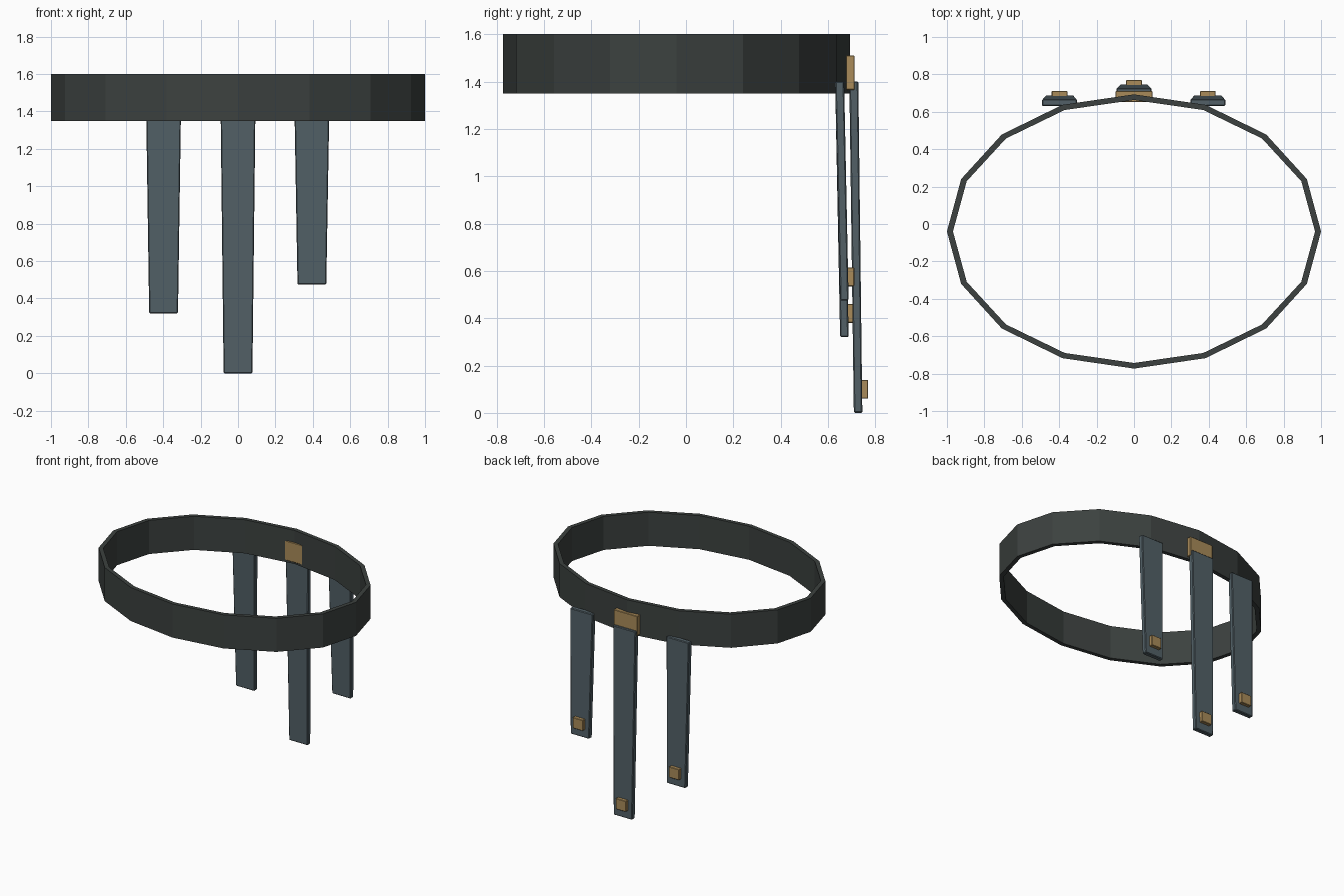
import bpy, bmesh, math

if "Cube" in bpy.data.objects:
    bpy.data.objects.remove(bpy.data.objects["Cube"])


def material(name, rgb):
    m = bpy.data.materials.new(name)
    m.diffuse_color = (*rgb, 1)
    m.use_nodes = True
    m.node_tree.nodes["Principled BSDF"].inputs["Base Color"].default_value = m.diffuse_color
    return m


LEATHER = material("dark band", (0.045, 0.053, 0.050))
STRAP = material("slate strap", (0.085, 0.118, 0.135))
BRASS = material("brass", (0.40, 0.26, 0.10))


def finish(name, bm, mat):
    bmesh.ops.recalc_face_normals(bm, faces=bm.faces)
    me = bpy.data.meshes.new(name)
    bm.to_mesh(me)
    bm.free()
    me.materials.append(mat)
    ob = bpy.data.objects.new(name, me)
    bpy.context.collection.objects.link(ob)
    return ob


def add_bevel(ob, width):
    b = ob.modifiers.new("edge", "BEVEL")
    b.width = width
    b.segments = 1


def tapered_box(name, mat, x, top, bottom, bevel):
    """top and bottom are (z, half width, front y, back y)."""
    bm = bmesh.new()
    rings = []
    for z, w, y0, y1 in (bottom, top):
        rings.append([bm.verts.new((x + sx * w, y, z))
                      for sx, y in ((-1, y0), (1, y0), (1, y1), (-1, y1))])
    lo, hi = rings
    bm.faces.new(lo)
    bm.faces.new(hi)
    for i in range(4):
        j = (i + 1) % 4
        bm.faces.new((lo[i], lo[j], hi[j], hi[i]))
    add_bevel(finish(name, bm, mat), bevel)


# oval belt band with 16 sides
bm = bmesh.new()
N, CY = 16, -0.04
loops = []
for rx, ry, z in ((1.0, 0.733, 1.35), (1.0, 0.733, 1.6),
                  (0.968, 0.703, 1.6), (0.968, 0.703, 1.35)):
    loops.append([bm.verts.new((rx * math.cos(math.tau * i / N),
                                CY + ry * math.sin(math.tau * i / N), z))
                  for i in range(N)])
for k in range(4):
    a, b = loops[k], loops[(k + 1) % 4]
    for i in range(N):
        j = (i + 1) % N
        bm.faces.new((a[i], a[j], b[j], b[i]))
finish("belt_band", bm, LEATHER)

# hanging straps with brass tip studs: x, bottom z, top front y, bottom front y
for side, x, z0, y_top, y_low in (("left", -0.398, 0.32, 0.63, 0.651),
                                  ("middle", 0.0, 0.0, 0.69, 0.709),
                                  ("right", 0.395, 0.475, 0.63, 0.651)):
    tapered_box(side + "_strap", STRAP, x,
                (1.4, 0.093, y_top, y_top + 0.038),
                (z0, 0.077, y_low, y_low + 0.036), 0.005)
    back = y_low + 0.036
    tapered_box(side + "_tip_stud", BRASS, x,
                (z0 + 0.14, 0.042, back - 0.006, back + 0.024),
                (z0 + 0.06, 0.042, back - 0.006, back + 0.024), 0.003)

# brass clasp set through the back of the band
tapered_box("back_clasp", BRASS, 0,
            (1.51, 0.098, 0.653, 0.712), (1.365, 0.098, 0.653, 0.712), 0.003)
